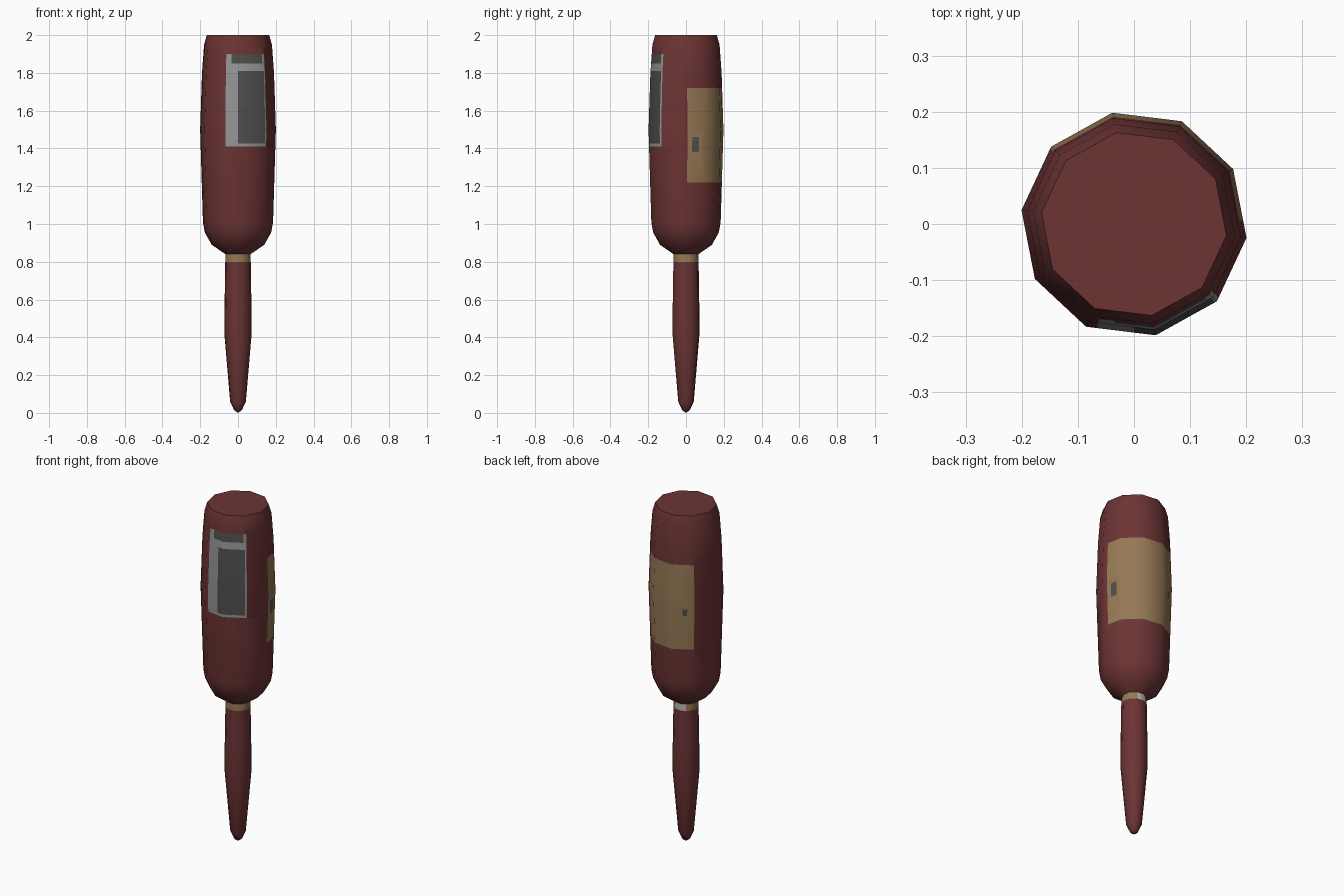
import bpy, bmesh, math
from mathutils import Vector

if "Cube" in bpy.data.objects:
    bpy.data.objects.remove(bpy.data.objects["Cube"])

SIDES, TURN = 10, math.radians(29)


def material(name, rgb):
    m = bpy.data.materials.new(name)
    m.diffuse_color = (*rgb, 1)
    m.use_nodes = True
    m.node_tree.nodes["Principled BSDF"].inputs["Base Color"].default_value = m.diffuse_color
    return m


MATS = [material("dark red", (0.150, 0.034, 0.034)),
        material("tan", (0.305, 0.191, 0.091)),
        material("light grey", (0.305, 0.305, 0.305)),
        material("dark grey", (0.078, 0.078, 0.074)),
        material("pale grey", (0.46, 0.46, 0.46))]
RED, TAN, LIGHT, DARK, PALE = range(5)


def lathe(profile, cap=False):
    """Ten-sided solid of revolution from (radius, height) points."""
    bm = bmesh.new()
    rings = []
    for r, z in profile:
        rings.append([bm.verts.new((r * math.cos(TURN + i * math.tau / SIDES),
                                    r * math.sin(TURN + i * math.tau / SIDES), z))
                      for i in range(SIDES)])
    for a, b in zip(rings, rings[1:]):
        for i in range(SIDES):
            j = (i + 1) % SIDES
            bm.faces.new((a[i], a[j], b[j], b[i]))
    if cap:
        bm.faces.new(rings[-1])
    bmesh.ops.remove_doubles(bm, verts=bm.verts[:], dist=1e-5)
    return bm


def cut(bm, faces, co, no):
    geom = set(faces)
    for f in faces:
        geom.update(f.edges)
        geom.update(f.verts)
    bmesh.ops.bisect_plane(bm, geom=list(geom), dist=1e-5, plane_co=co, plane_no=no)


def patch(bm, a0, a1, z0, z1, mat):
    """Cut a painted area between two angles (degrees) and two heights."""
    mid, half = math.radians((a0 + a1) / 2), math.radians((a1 - a0) / 2)

    def off(f):
        c = f.calc_center_median()
        d = math.atan2(c.y, c.x) - mid
        return abs((d + math.pi) % math.tau - math.pi)

    def inside(f):
        return z0 < f.calc_center_median().z < z1 and abs(f.normal.z) < 0.99

    bm.normal_update()
    for z in (z0, z1):
        cut(bm, [f for f in bm.faces if off(f) < half + 0.64], (0, 0, z), (0, 0, 1))
    for a in (math.radians(a0), math.radians(a1)):
        d = Vector((math.cos(a), math.sin(a), 0))
        cut(bm, [f for f in bm.faces if inside(f) and f.calc_center_median().dot(d) > 0],
            (0, 0, 0), (-d.y, d.x, 0))
    for f in bm.faces:
        if inside(f) and off(f) < half:
            f.material_index = mat


def finish(bm, name):
    bmesh.ops.recalc_face_normals(bm, faces=bm.faces[:])
    me = bpy.data.meshes.new(name)
    bm.to_mesh(me)
    bm.free()
    for m in MATS:
        me.materials.append(m)
    ob = bpy.data.objects.new(name, me)
    bpy.context.collection.objects.link(ob)
    bpy.ops.object.select_all(action='DESELECT')
    ob.select_set(True)
    bpy.context.view_layer.objects.active = ob
    bpy.ops.object.shade_smooth_by_angle(angle=math.radians(42))


# tapered handle with rounded tip
finish(lathe([(0, 0), (0.021, 0.015), (0.042, 0.06), (0.072, 0.41),
              (0.072, 0.55), (0.068, 0.80)]), "handle")

# metal collar, worn pale at the back
collar = lathe([(0.068, 0.80), (0.067, 0.84)])
for f in collar.faces:
    f.material_index = TAN
patch(collar, 65, 125, 0.79, 0.85, PALE)
finish(collar, "collar")

# thick head with flat end
head = lathe([(0.067, 0.84), (0.140, 0.89), (0.177, 0.955), (0.187, 1.01),
              (0.202, 1.50), (0.192, 1.80), (0.181, 1.95), (0.166, 2.0)], cap=True)
# tan wrap with two small marks
patch(head, 2, 138, 1.22, 1.72, TAN)
patch(head, 10, 21, 1.38, 1.46, DARK)
patch(head, 119, 127, 1.42, 1.46, DARK)
# front label: light sheet, dark panel, dark top strip
patch(head, -110, -41, 1.41, 1.90, LIGHT)
patch(head, -90, -44, 1.425, 1.81, DARK)
patch(head, -101, -46, 1.85, 1.90, DARK)
finish(head, "head")
